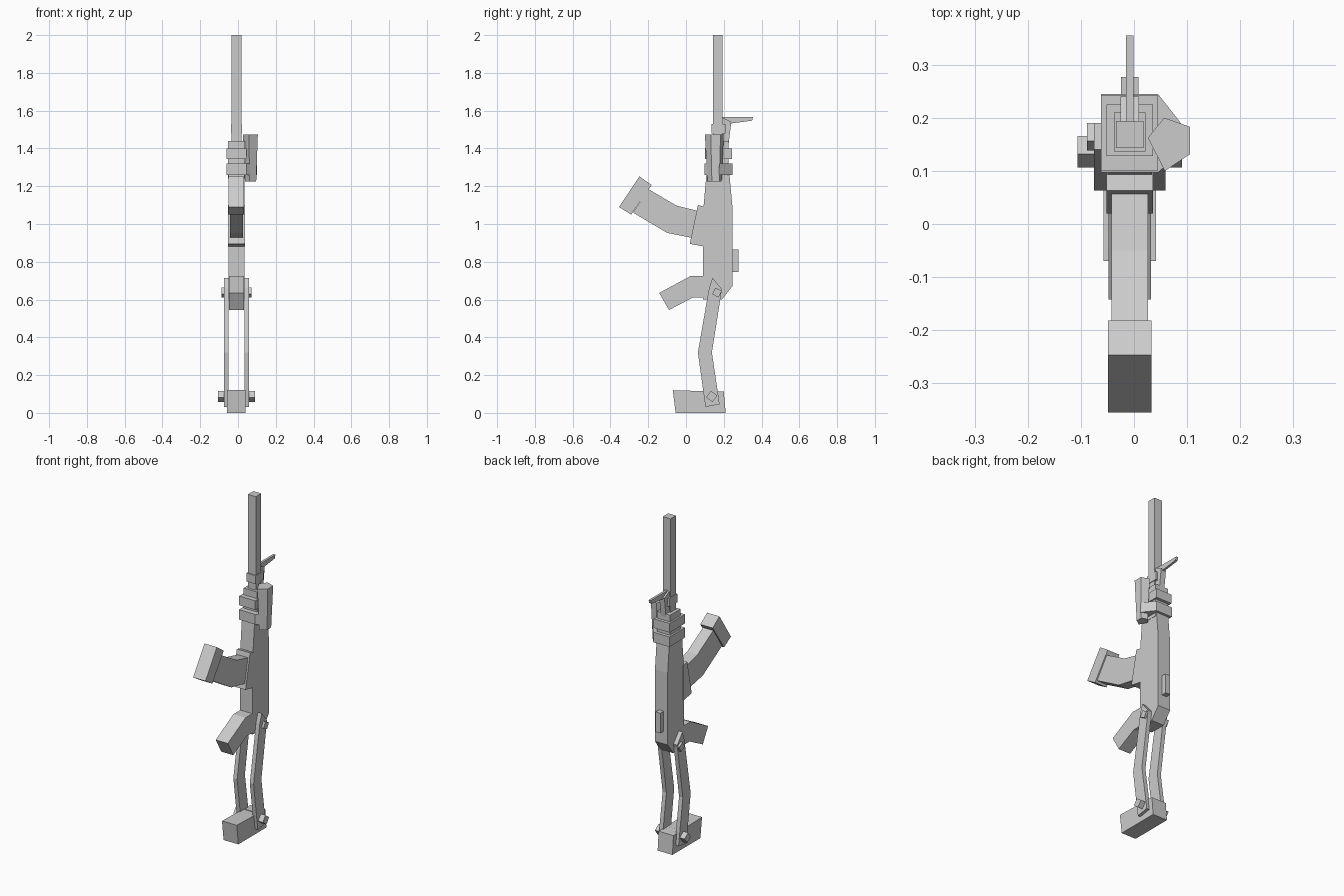
import bpy, bmesh, math
from mathutils import Vector

if "Cube" in bpy.data.objects:
    bpy.data.objects.remove(bpy.data.objects["Cube"])

CX = -0.008  # centre plane of the rifle

grey = bpy.data.materials.new("plain grey")
grey.use_nodes = True
COLOUR = (0.6, 0.6, 0.6, 1)
grey.diffuse_color = COLOUR
grey.node_tree.nodes["Principled BSDF"].inputs["Base Color"].default_value = COLOUR


def loft(name, lower, upper):
    """Closed solid between two matching rings of points."""
    bm = bmesh.new()
    a = [bm.verts.new(p) for p in lower]
    b = [bm.verts.new(p) for p in upper]
    n = len(a)
    bm.faces.new(a)
    bm.faces.new(b[::-1])
    for i in range(n):
        j = (i + 1) % n
        bm.faces.new((a[i], b[i], b[j], a[j]))
    bmesh.ops.recalc_face_normals(bm, faces=bm.faces)
    mesh = bpy.data.meshes.new(name)
    bm.to_mesh(mesh)
    bm.free()
    mesh.materials.append(grey)
    ob = bpy.data.objects.new(name, mesh)
    bpy.context.collection.objects.link(ob)
    return ob


def side_plate(name, outline, x0, x1):
    """Extrude a (y, z) outline from x0 to x1."""
    return loft(name, [(x0, y, z) for y, z in outline], [(x1, y, z) for y, z in outline])


def block(name, x, y, z):
    return side_plate(name, [(y[0], z[0]), (y[1], z[0]), (y[1], z[1]), (y[0], z[1])], *x)


def slab(name, outline, z0, z1, taper=1.0):
    """Extrude an (x, y) outline upward; taper scales the lower end."""
    c = sum((Vector(p) for p in outline), Vector((0, 0))) / len(outline)
    low = [c + (Vector(p) - c) * taper for p in outline]
    return loft(name, [(p.x, p.y, z0) for p in low], [(x, y, z1) for x, y in outline])


def centred(half):
    return CX - half, CX + half


# Receiver
side_plate("receiver", [(0.09, 0.6), (0.19, 0.6), (0.245, 0.67), (0.245, 1.1),
                        (0.23, 1.26), (0.108, 1.26), (0.09, 1.06)], *centred(0.042))
side_plate("magazine_well", [(0.02, 0.895), (0.1, 0.88), (0.1, 1.09), (0.063, 1.1)],
           *centred(0.044))
block("rear_sight", centred(0.016), (0.24, 0.277), (0.745, 0.865))

# Curved magazine and its end cap
side_plate("magazine", [(0.06, 1.07), (-0.05, 1.097), (-0.2, 1.185), (-0.28, 1.06),
                        (-0.1, 0.953), (0.04, 0.925)], *centred(0.034))
side_plate("magazine_cap", [(-0.247, 1.252), (-0.182, 1.207), (-0.29, 1.05),
                            (-0.355, 1.09)], *centred(0.041))

# Pistol grip
side_plate("grip", [(0.1, 0.725), (0.025, 0.725), (-0.142, 0.635), (-0.09, 0.545),
                    (0.035, 0.61), (0.1, 0.61)], *centred(0.04))

# Folding stock: two bent arms, butt and pins
ARM = [(0.14, 0.715), (0.19, 0.655), (0.137, 0.32), (0.178, 0.045), (0.103, 0.032),
       (0.063, 0.32), (0.122, 0.66)]
for name, s in (("left_stock_arm", 1), ("right_stock_arm", -1)):
    side_plate(name, ARM, CX + s * 0.042, CX + s * 0.067)
side_plate("stock_butt", [(-0.07, 0.12), (0.2, 0.112), (0.21, 0.0), (-0.055, 0.0)],
           *centred(0.049))


def pin(name, y, z, radius, half, turn):
    angles = [turn + i * math.pi / 2 for i in range(4)]
    side_plate(name, [(y + radius * math.cos(a), z + radius * math.sin(a)) for a in angles],
               *centred(half))


pin("upper_stock_pin", 0.164, 0.637, 0.027, 0.08, 0.3)
pin("lower_stock_pin", 0.136, 0.087, 0.03, 0.098, 0.15)

# Fore-end core with two bands
block("fore_end", centred(0.044), (0.128, 0.225), (1.24, 1.44))
slab("upper_band", [(-0.062, 0.1), (0.044, 0.1), (0.044, 0.243), (-0.062, 0.243)], 1.345, 1.4)
slab("lower_band", [(-0.062, 0.097), (0.045, 0.097), (0.09, 0.135), (0.1, 0.175),
                    (0.045, 0.245), (-0.062, 0.245)], 1.26, 1.32)

# Five-sided side tube
slab("side_tube", [(0.026, 0.162), (0.057, 0.2), (0.105, 0.183), (0.105, 0.131),
                   (0.058, 0.1)], 1.225, 1.475, 0.75)

# Barrel, collar and front sight
block("barrel", centred(0.026), (0.143, 0.194), (1.4, 2.0))
block("barrel_collar", centred(0.03), (0.136, 0.21), (1.48, 1.53))
side_plate("front_sight_base", [(0.19, 1.42), (0.225, 1.42), (0.24, 1.54), (0.19, 1.565)],
           *centred(0.017))
side_plate("front_sight_blade", [(0.193, 1.567), (0.355, 1.567), (0.35, 1.547),
                                 (0.22, 1.53), (0.193, 1.53)], *centred(0.007))
